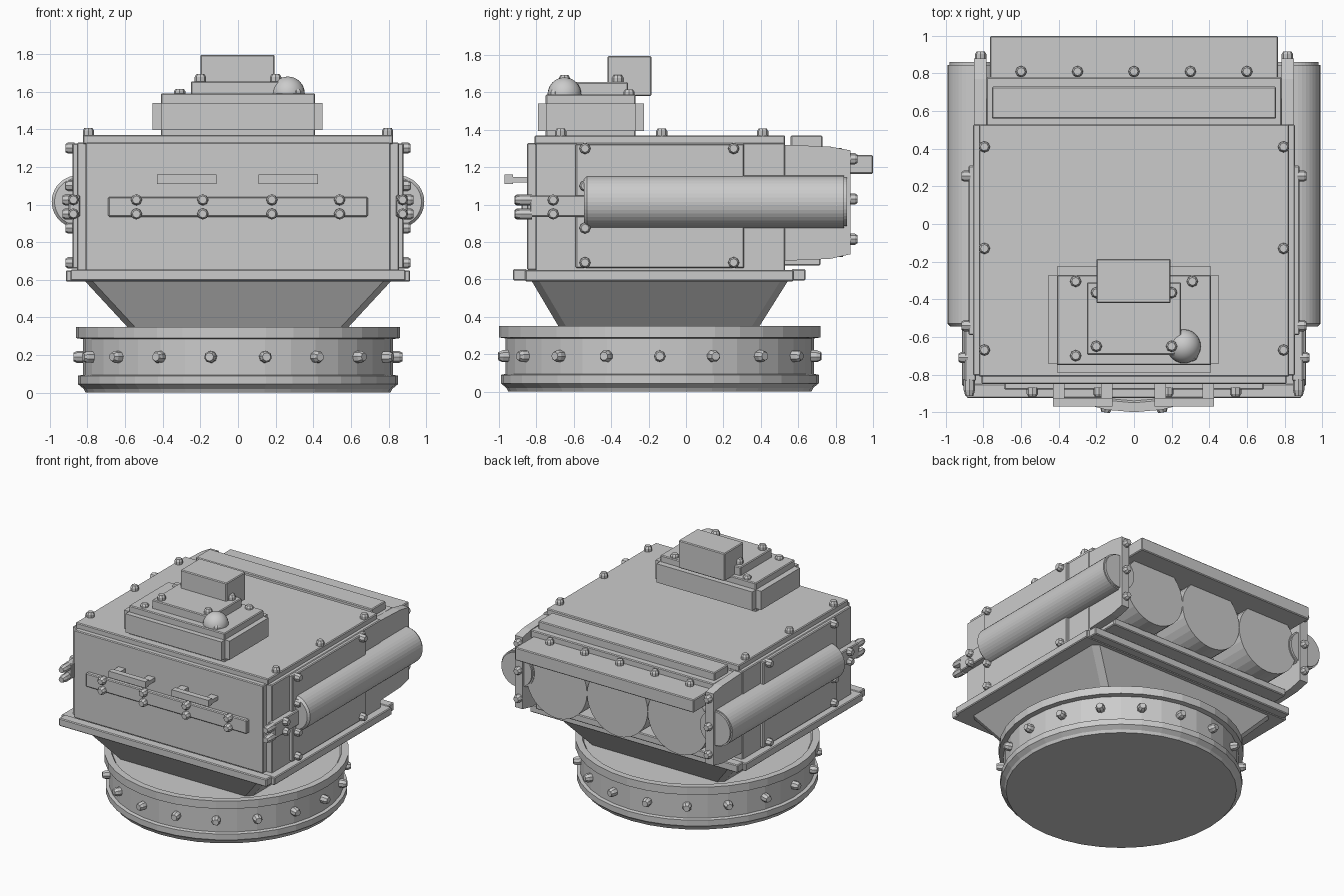
import bpy, bmesh, math
from mathutils import Vector, Matrix

if "Cube" in bpy.data.objects:
    bpy.data.objects.remove(bpy.data.objects["Cube"])


def finish(name, bm, bevel=0.0, smooth=False):
    bmesh.ops.recalc_face_normals(bm, faces=bm.faces)
    me = bpy.data.meshes.new(name)
    bm.to_mesh(me)
    bm.free()
    ob = bpy.data.objects.new(name, me)
    bpy.context.collection.objects.link(ob)
    if bevel:
        m = ob.modifiers.new("edge_bevel", 'BEVEL')
        m.width, m.segments = bevel, 1
    if smooth:
        bpy.ops.object.select_all(action='DESELECT')
        ob.select_set(True)
        bpy.context.view_layer.objects.active = ob
        bpy.ops.object.shade_smooth_by_angle(angle=math.radians(35))
    return ob


def box(name, x0, x1, y0, y1, z0, z1, bevel=0.006):
    bm = bmesh.new()
    size = Matrix.Diagonal((x1 - x0, y1 - y0, z1 - z0, 1))
    mid = Matrix.Translation(((x0 + x1) / 2, (y0 + y1) / 2, (z0 + z1) / 2))
    bmesh.ops.create_cube(bm, size=1, matrix=mid @ size)
    return finish(name, bm, bevel)


def loft(name, rings, bevel=0.0):
    """Skin a stack of equal-length closed loops and cap both ends."""
    bm = bmesh.new()
    vs = [[bm.verts.new(p) for p in r] for r in rings]
    n = len(vs[0])
    for a, b in zip(vs, vs[1:]):
        for i in range(n):
            j = (i + 1) % n
            bm.faces.new((a[i], a[j], b[j], b[i]))
    bm.faces.new(vs[0])
    bm.faces.new(vs[-1])
    return finish(name, bm, bevel)


def lathe(name, profile, origin, axis=(0, 0, 1), n=32):
    """Revolve (radius, height) pairs about an axis through origin."""
    rot = Vector((0, 0, 1)).rotation_difference(Vector(axis)).to_matrix()
    o = Vector(origin)
    ang = [2 * math.pi * i / n for i in range(n)]
    return loft(name, [[o + rot @ Vector((r * math.cos(a), r * math.sin(a), h))
                        for a in ang] for r, h in profile])


def bolt(pos, axis, r=0.03, h=0.038, name="bolt"):
    d = 0.012
    lathe(name, [(r, -d), (r, h * 0.6), (r * 0.7, h)], pos, axis, 8)


def chamfered(hx, y0, y1, c, z):
    return [(hx - c, y0, z), (hx, y0 + c, z), (hx, y1 - c, z), (hx - c, y1, z),
            (c - hx, y1, z), (-hx, y1 - c, z), (-hx, y0 + c, z), (c - hx, y0, z)]


# Round base ring with its bolts
CY = -0.14
lathe("base_ring", [(0.81, 0.0), (0.82, 0.02), (0.85, 0.045), (0.85, 0.09), (0.825, 0.095),
                    (0.825, 0.285), (0.86, 0.29), (0.86, 0.35), (0.81, 0.35), (0.80, 0.335)],
      (0, CY, 0), n=36)
for k in range(18):
    a = math.radians(20 * k)
    d = (math.cos(a), math.sin(a), 0)
    bolt((d[0] * 0.825, CY + d[1] * 0.825, 0.19), d, 0.032, 0.05, "ring_bolt")

# Tapered neck and mounting plate
loft("tapered_neck", [chamfered(0.57, -0.67, 0.38, 0.04, 0.33),
                      chamfered(0.82, -0.83, 0.55, 0.04, 0.60)])
box("mounting_plate", -0.915, 0.915, -0.86, 0.575, 0.59, 0.65)
box("plate_front_strip", -0.89, 0.89, -0.925, -0.85, 0.595, 0.655)
box("plate_rear_strip", -0.89, 0.89, 0.565, 0.64, 0.595, 0.655)

# Main housing, front panel and roof
box("housing", -0.855, 0.855, -0.805, 0.53, 0.64, 1.33)
box("front_panel", -0.81, 0.81, -0.85, -0.79, 0.65, 1.33)
box("roof_plate", -0.825, 0.825, -0.81, 0.53, 1.32, 1.37)

# Front bar and grab handles
box("front_bar", -0.69, 0.69, -0.88, -0.84, 0.935, 1.04)
for x in (-0.54, -0.187, 0.18, 0.54):
    for z in (0.95, 1.025):
        bolt((x, -0.88, z), (0, -1, 0), name="front_bar_bolt")
for x0, x1 in ((-0.43, -0.115), (0.11, 0.425)):
    box("handle_grip", x0, x1, -0.97, -0.925, 1.11, 1.16, 0)
    for a in (x0, x1 - 0.06):
        box("handle_leg", a, a + 0.06, -0.93, -0.84, 1.118, 1.148, 0)

# Parts repeated on both sides
wall = [(0.30, 0.66), (0.53, 0.70), (0.77, 0.71), (0.88, 0.735),
        (0.88, 1.29), (0.77, 1.31), (0.30, 1.33)]
for s in (-1, 1):
    def side_box(name, x0, x1, *rest):
        box(name, min(s * x0, s * x1), max(s * x0, s * x1), *rest)
    side_box("side_panel", 0.84, 0.88, -0.59, 0.31, 0.66, 1.325)
    loft("rear_side_wall", [[(s * x, y, z) for y, z in wall] for x in (0.785, 0.85)])
    side_box("corner_bracket", 0.84, 0.90, -0.835, -0.54, 0.935, 1.05)
    # side tube with a rimmed end
    lathe("side_tube", [(0.125, -0.545), (0.14, -0.53), (0.14, 0.845), (0.13, 0.845), (0.13, 0.86)],
          (s * 0.85, 0, 1.015), (0, 1, 0), 40)
    for y, z in ((-0.54, 1.3), (0.255, 1.3), (-0.54, 1.10), (-0.54, 0.875),
                 (-0.54, 0.69), (0.255, 0.69)):
        bolt((s * 0.88, y, z), (s, 0, 0), name="side_panel_bolt")
    for z in (0.95, 1.025):
        bolt((s * 0.895, -0.71, z), (s, 0, 0), name="bracket_bolt")
        bolt((s * 0.875, -0.835, z), (0, -1, 0), 0.03, 0.08, name="bracket_front_bolt")
    for z in (0.815, 1.03, 1.245):
        bolt((s * 0.815, 0.88, z), (0, 1, 0), name="rear_wall_bolt")
    for y in (-0.67, -0.13, 0.41):
        bolt((s * 0.795, y, 1.37), (0, 0, 1), name="roof_bolt")

# Rear bay: drums, hood and lower lip
for x in (-0.52, 0, 0.52):
    lathe("rear_drum", [(0.26, 0.5), (0.26, 0.84)], (x, 0, 0.98), (0, 1, 0), 32)
box("hood_upper", -0.785, 0.785, 0.52, 0.78, 1.25, 1.31)
box("hood_strip", -0.755, 0.755, 0.56, 0.73, 1.30, 1.37)
box("hood", -0.765, 0.765, 0.735, 1.0, 1.165, 1.265)
for x in (-0.6, -0.3, 0, 0.3, 0.6):
    bolt((x, 0.81, 1.265), (0, 0, 1), name="hood_bolt")
box("rear_lower_lip", -0.785, 0.785, 0.52, 0.72, 0.675, 0.73)

# Roof turret with tray, sensor box and dome
box("turret_core", -0.41, 0.41, -0.75, -0.27, 1.36, 1.59)
box("turret_side_pads", -0.455, 0.45, -0.745, -0.27, 1.395, 1.54, 0)
box("turret_end_pads", -0.41, 0.41, -0.79, -0.225, 1.395, 1.54, 0)
box("sensor_tray", -0.25, 0.25, -0.695, -0.31, 1.58, 1.655)
box("sensor_box", -0.2, 0.195, -0.42, -0.185, 1.58, 1.795)
for x in (-0.31, 0.31):
    for y in (-0.7, -0.305):
        bolt((x, y, 1.585), (0, 0, 1), 0.03, 0.03, "turret_bolt")
for x in (-0.2, 0.2):
    for y in (-0.65, -0.365):
        bolt((x, y, 1.655), (0, 0, 1), name="tray_bolt")
bm = bmesh.new()
bmesh.ops.create_uvsphere(bm, u_segments=24, v_segments=16, radius=0.09,
                          matrix=Matrix.Translation((0.265, -0.65, 1.59)))
finish("sensor_dome", bm, smooth=True)
